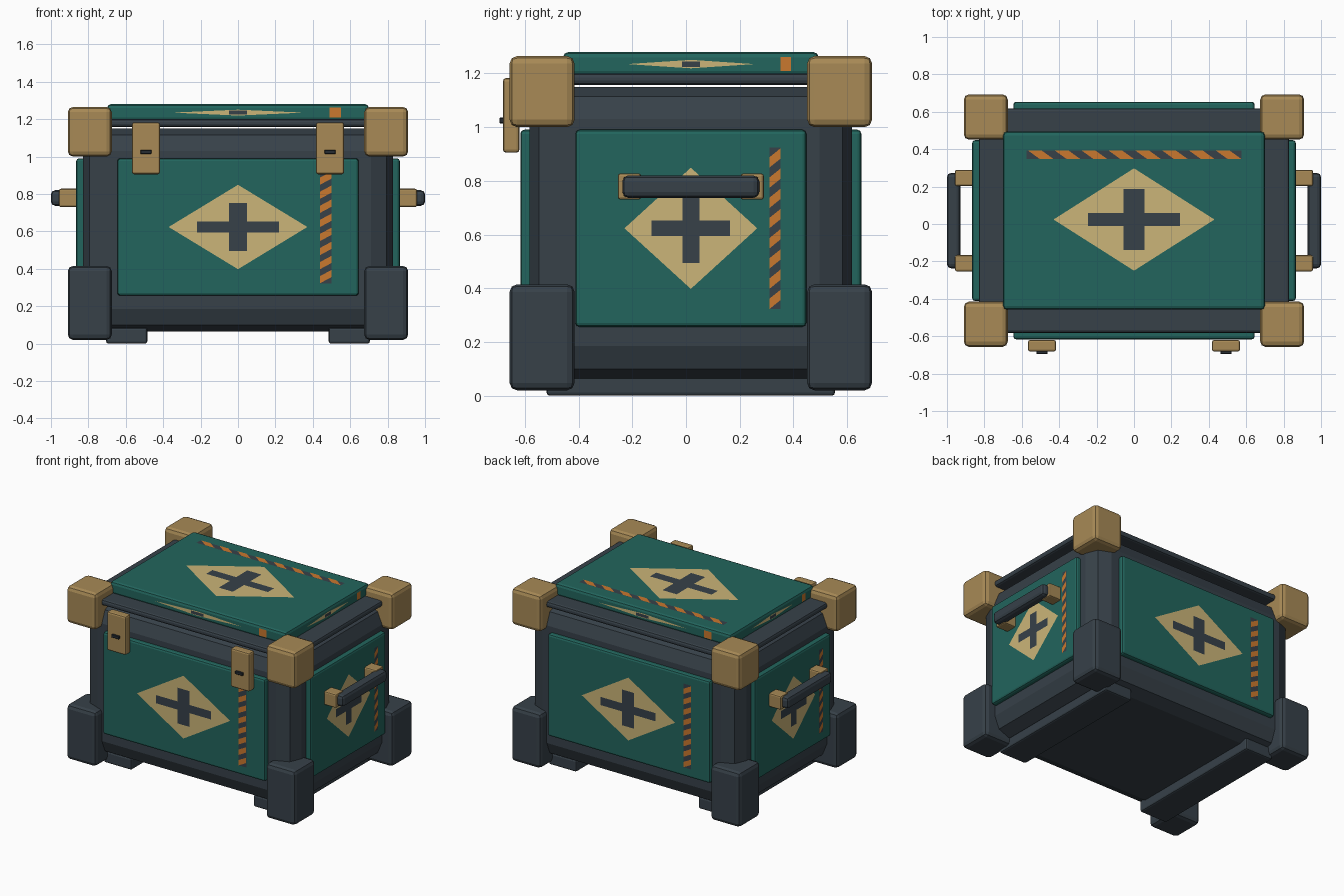
import bpy, bmesh
from mathutils import Vector

if "Cube" in bpy.data.objects:
    bpy.data.objects.remove(bpy.data.objects["Cube"])

CY = 0.018  # crate centre in y (latches stick out at the front)


def material(name, rgb):
    m = bpy.data.materials.new(name)
    lin = [((c / 255 + 0.055) / 1.055) ** 2.4 for c in rgb]
    m.diffuse_color = (*lin, 1)
    m.use_nodes = True
    m.node_tree.nodes["Principled BSDF"].inputs["Base Color"].default_value = m.diffuse_color
    return m


SLATE = material("slate", (55, 65, 73))
GREEN = material("teal green", (34, 101, 93))
TAN = material("tan metal", (168, 138, 86))
CREAM = material("cream paint", (203, 181, 120))
ORANGE = material("orange paint", (202, 120, 46))
DARK = material("dark slot", (38, 44, 50))


def box(name, x, y, z, mat, bevel=0.02, seg=2):
    """Bevelled box from (min, max) ranges; y is relative to the crate centre."""
    bm = bmesh.new()
    bmesh.ops.create_cube(bm, size=1)
    for v in bm.verts:
        v.co = Vector([r[0] + (c + 0.5) * (r[1] - r[0]) for r, c in zip((x, y, z), v.co)])
        v.co.y += CY
    if bevel:
        bmesh.ops.bevel(bm, geom=bm.edges[:], offset=bevel, segments=seg,
                        profile=0.5, affect='EDGES')
    me = bpy.data.meshes.new(name)
    bm.to_mesh(me)
    bm.free()
    me.materials.append(mat)
    ob = bpy.data.objects.new(name, me)
    bpy.context.collection.objects.link(ob)
    return ob


def span(s, a, b):
    return (min(s * a, s * b), max(s * a, s * b))


def paint(name, origin, u, v, polys):
    """Thin painted shapes: polys = (material, layer, [(u, v), ...])."""
    u, v = Vector(u), Vector(v)
    n = u.cross(v).normalized()
    mats = [CREAM, SLATE, ORANGE]
    bm = bmesh.new()
    for mat, layer, pts in polys:
        f = bm.faces.new([bm.verts.new(Vector(origin) + Vector((0, CY, 0)) + u * a + v * b
                                       + n * 0.002 * layer) for a, b in pts])
        f.material_index = mats.index(mat)
    me = bpy.data.meshes.new(name)
    bm.to_mesh(me)
    bm.free()
    for m in mats:
        me.materials.append(m)
    bpy.context.collection.objects.link(bpy.data.objects.new(name, me))


def rect(u0, u1, v0, v1):
    return [(u0, v0), (u1, v0), (u1, v1), (u0, v1)]


def diamond(a, b):
    return [(-a, 0), (0, -b), (a, 0), (0, b)]


# emblem in panel-relative units: diamond, cross, hazard stripe
a, b, s, t = 0.34, 0.35, 0.074, 0.08
cross = [(-a, -t), (-s, -t), (-s, -b), (s, -b), (s, -t), (a, -t),
         (a, t), (s, t), (s, b), (-s, b), (-s, t), (-a, t)]
emblem = [(CREAM, 1, diamond(0.575, 0.615)), (SLATE, 2, cross),
          (SLATE, 1, rect(0.68, 0.775, -0.82, 0.82))]
for i in range(8):
    v = -0.82 + i * 0.205
    emblem.append((ORANGE, 2, [(0.68, v), (0.775, v + 0.09), (0.775, v + 0.195), (0.68, v + 0.105)]))
# squashed emblem on the lid rim
rim = [(CREAM, 1, diamond(0.5, 0.45)), (SLATE, 2, rect(-0.07, 0.07, -0.3, 0.3)),
       (ORANGE, 1, rect(0.70, 0.785, -0.75, 0.75))]

# body and lid, with a narrow gap between
box("body", (-0.83, 0.83), (-0.6, 0.6), (0.065, 1.15), SLATE, 0.12)
box("lid_slab", (-0.83, 0.83), (-0.6, 0.6), (1.158, 1.2), SLATE, 0.015)
box("lid_panel", (-0.7, 0.7), (-0.476, 0.476), (1.19, 1.28), GREEN, 0.02)
paint("lid_emblem", (0, 0.006, 1.28), (0, 0.476, 0), (-0.7, 0, 0), emblem)

# side panels with emblems, and lid rim marks
ZC, HZ = 0.6235, 0.367
for sgn, fb, lr in ((-1, "front", "left"), (1, "back", "right")):
    box(fb + "_panel", (-0.645, 0.645), span(sgn, 0.56, 0.635), (ZC - HZ, ZC + HZ), GREEN, 0.015)
    paint(fb + "_emblem", (0, sgn * 0.635, ZC), (-sgn * 0.645, 0, 0), (0, 0, HZ), emblem)
    paint(fb + "_lid_mark", (0, sgn * 0.476, 1.235), (-sgn * 0.7, 0, 0), (0, 0, 0.035), rim)
    box(lr + "_panel", span(sgn, 0.79, 0.865), (-0.43, 0.43), (ZC - HZ, ZC + HZ), GREEN, 0.015)
    paint(lr + "_emblem", (sgn * 0.865, 0, ZC), (0, sgn * 0.43, 0), (0, 0, HZ), emblem)
    paint(lr + "_lid_mark", (sgn * 0.7, 0, 1.235), (0, sgn * 0.476, 0), (0, 0, 0.035), rim)

for sx, side in ((-1, "left"), (1, "right")):
    # corner caps and feet
    for sy, end in ((-1, "front"), (1, "back")):
        x, y = span(sx, 0.675, 0.91), span(sy, 0.433, 0.675)
        box(f"corner_cap_{end}_{side}", x, y, (1.0, 1.265), TAN, 0.028)
        box(f"corner_foot_{end}_{side}", x, y, (0.02, 0.415), SLATE, 0.028)
        # handle mount
        box(f"handle_mount_{end}_{side}", span(sx, 0.83, 0.957), span(sy, 0.185, 0.272),
            (0.73, 0.828), TAN, 0.01)
    box("handle_grip_" + side, span(sx, 0.928, 1.0), (-0.255, 0.255), (0.737, 0.82), SLATE, 0.022)
    # skid under the body
    box("skid_" + side, span(sx, 0.485, 0.705), (-0.537, 0.537), (0, 0.085), SLATE, 0.012)
    # latch with slot
    box("latch_" + side, span(sx, 0.417, 0.567), (-0.7, -0.638), (0.905, 1.183), TAN, 0.012)
    box("latch_slot_" + side, span(sx, 0.462, 0.522), (-0.713, -0.69), (1.014, 1.036), DARK, 0.003, 1)
